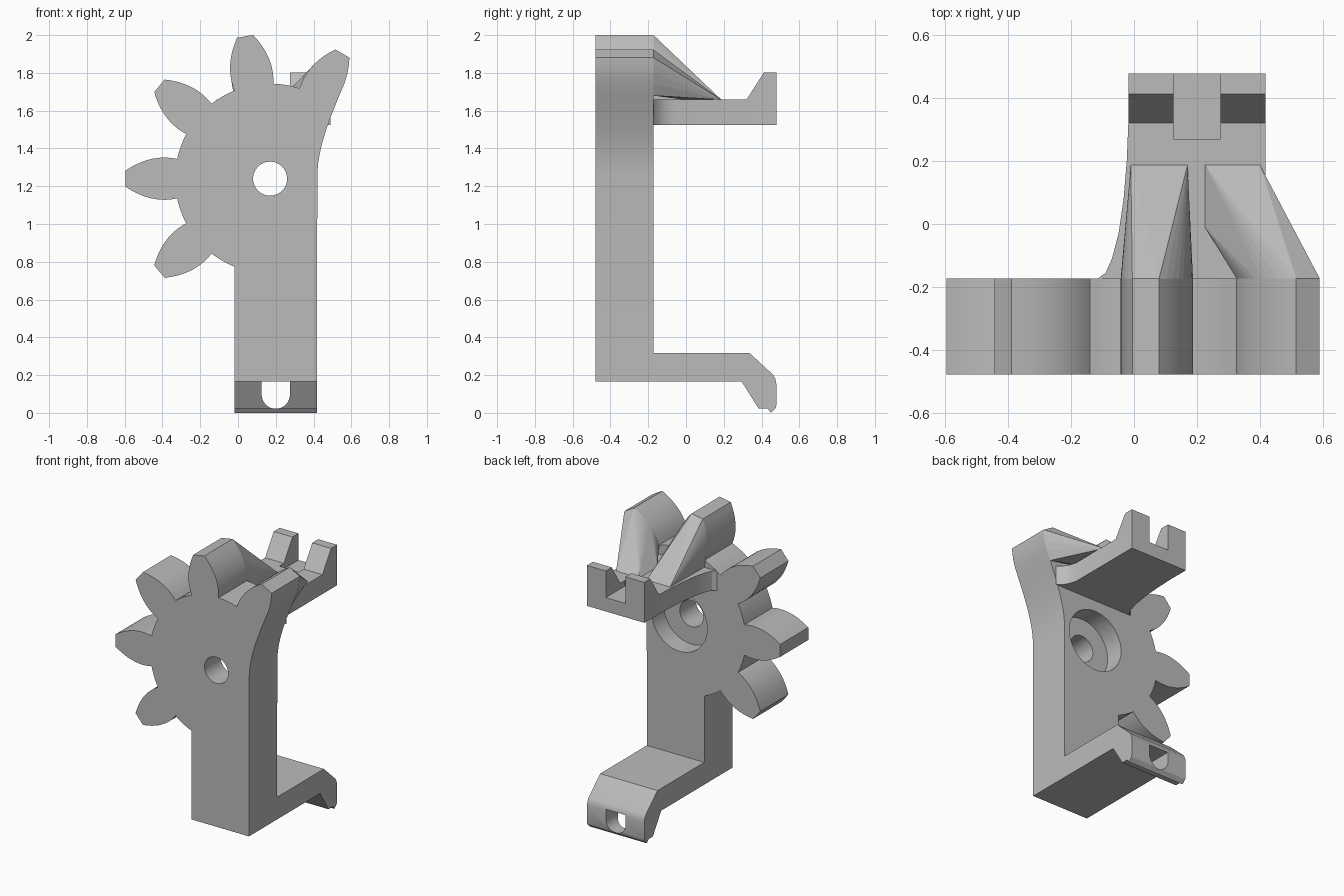
import bpy, bmesh, math
from mathutils import Vector

old = bpy.data.objects.get("Cube")
if old:
    bpy.data.objects.remove(old, do_unlink=True)

grey = bpy.data.materials.new("plain grey")
grey.use_nodes = True
colour = (0.5, 0.5, 0.5, 1)
grey.diffuse_color = colour
for node in grey.node_tree.nodes:
    if node.type == "BSDF_PRINCIPLED":
        node.inputs["Base Color"].default_value = colour

LEFT, RIGHT = -0.018, 0.418
FRONT, PLATE_BACK, BACK = -0.478, -0.173, 0.478
BOTTOM, ARM_LOW, ARM_TOP = 0.165, 1.525, 1.658
HUB = Vector((0.17, 1.24))
ROOT, TIP = 0.503, 0.765


def add_object(name, bm):
    bmesh.ops.recalc_face_normals(bm, faces=bm.faces)
    mesh = bpy.data.meshes.new(name)
    bm.to_mesh(mesh)
    bm.free()
    mesh.materials.append(grey)
    obj = bpy.data.objects.new(name, mesh)
    bpy.context.collection.objects.link(obj)
    return obj


def prism(name, outline, axis, start, end):
    """Extrude a 2D outline along the x, y or z axis."""
    place = {"x": lambda p, t: (t, p[0], p[1]),
             "y": lambda p, t: (p[0], t, p[1]),
             "z": lambda p, t: (p[0], p[1], t)}[axis]
    bm = bmesh.new()
    near = [bm.verts.new(place(p, start)) for p in outline]
    far = [bm.verts.new(place(p, end)) for p in outline]
    bm.faces.new(near)
    bm.faces.new(far)
    for i in range(len(near)):
        j = (i + 1) % len(near)
        bm.faces.new((near[i], near[j], far[j], far[i]))
    return add_object(name, bm)


def hull(name, points):
    bm = bmesh.new()
    for p in points:
        bm.verts.new(p)
    result = bmesh.ops.convex_hull(bm, input=bm.verts)
    spare = [v for v in result["geom_interior"] if isinstance(v, bmesh.types.BMVert)]
    bmesh.ops.delete(bm, geom=spare, context="VERTS")
    bmesh.ops.dissolve_limit(bm, angle_limit=0.01, verts=bm.verts, edges=bm.edges)
    return add_object(name, bm)


def arc(centre, radius, first, last, steps):
    angles = [math.radians(first + (last - first) * i / steps) for i in range(steps + 1)]
    return [(centre[0] + radius * math.cos(a), centre[1] + radius * math.sin(a)) for a in angles]


def cut(target, cutter):
    mod = target.modifiers.new("cut", "BOOLEAN")
    mod.operation = "DIFFERENCE"
    mod.solver = "EXACT"
    mod.object = cutter
    bpy.context.view_layer.objects.active = target
    bpy.ops.object.modifier_apply(modifier=mod.name)
    bpy.data.objects.remove(cutter, do_unlink=True)


def smooth(obj):
    bpy.ops.object.select_all(action="DESELECT")
    obj.select_set(True)
    bpy.context.view_layer.objects.active = obj
    bpy.ops.object.shade_smooth_by_angle(angle=math.radians(25))


def tooth_side(angle, side):
    """One bulging flank of a tooth, listed from root to tip."""
    out = Vector((math.cos(math.radians(angle)), math.sin(math.radians(angle))))
    across = Vector((-out.y, out.x)) * side
    points = []
    for i in range(10):
        u = 0.492 + (TIP - 0.492) * i / 9
        points.append(tuple(HUB + out * u + across * (0.112 - 1.64 * (u - 0.56) ** 2)))
    return points


# Toothed plate with its straight leg
right_flank = [(0.42, 1.27), (0.424, 1.32), (0.432, 1.37), (0.446, 1.43), (0.467, 1.5),
               (0.498, 1.585), (0.536, 1.68), (0.564, 1.745), (0.58, 1.8), (0.588, 1.85)]
outline = [(LEFT, BOTTOM), (RIGHT, BOTTOM)] + right_flank
for angle in range(60, 221, 40):
    rising = tooth_side(angle, -1)
    outline += rising[-1:] if angle == 60 else rising
    outline += tooth_side(angle, 1)[::-1]
    outline += arc(HUB, ROOT, angle + 12, angle + 28, 5)[1:None if angle == 220 else -1]
plate = prism("toothed_plate", outline, "y", FRONT, PLATE_BACK)

# Axle hole with a wide recess on the back
cut(plate, prism("axle_cutter", arc(HUB, 0.09, 0, 352.5, 47), "y", -0.6, 0))
cut(plate, prism("recess_cutter", arc(HUB, 0.21, 0, 354, 59), "y", PLATE_BACK - 0.13, 0))
smooth(plate)

# Upper arm, flared where it joins the plate
plan = [(LEFT, BACK), (LEFT, 0.32), (-0.023, 0.2), (-0.033, 0.08), (-0.049, -0.03),
        (-0.07, -0.11), (-0.09, -0.155), (-0.115, PLATE_BACK), (0.49, PLATE_BACK),
        (0.455, -0.148), (0.432, -0.11), (RIGHT, -0.06), (RIGHT, BACK)]
upper_arm = prism("upper_arm", plan, "z", ARM_LOW, ARM_TOP)
slot = [(0.125, 0.27), (0.275, 0.27), (0.275, 0.6), (0.125, 0.6)]
cut(upper_arm, prism("slot_cutter", slot, "z", 1.62, 1.9))
smooth(upper_arm)

# Pair of upright posts at the end of the upper arm
post = [(0.32, ARM_TOP), (0.413, 1.803), (BACK, 1.803), (BACK, ARM_TOP)]
prism("post_right", post, "x", LEFT, 0.125)
prism("post_left", post, "x", 0.275, RIGHT)

# Braces sloping from the two top teeth down to the arm
back_of = lambda pts: [(x, PLATE_BACK, z) for x, z in pts]
middle = back_of(tooth_side(100, -1) + tooth_side(100, 1) + [(LEFT, ARM_TOP), (0.187, ARM_TOP)])
hull("brace_middle", middle + [(-0.01, 0.187, ARM_TOP), (0.17, 0.187, ARM_TOP)])
side = back_of(right_flank[6:] + tooth_side(60, -1)[-1:] + tooth_side(60, 1))
hull("brace_side", side + [(0.225, 0.187, ARM_TOP), (0.4, 0.187, ARM_TOP), (0.225, -0.01, ARM_TOP)])

# Lower arm ending in a hooked foot
foot = [(PLATE_BACK, BOTTOM), (0.295, BOTTOM), (0.385, 0.022), (0.432, 0.022), (0.45, 0.0),
        (0.474, 0.025), (BACK, 0.04), (BACK, 0.155), (0.473, 0.18), (0.46, 0.203),
        (0.335, 0.318), (PLATE_BACK, 0.318)]
lower_arm = prism("lower_arm", foot, "x", LEFT, RIGHT)
hole = arc((0.2, 0.097), 0.075, 180, 360, 16) + [(0.275, BOTTOM), (0.125, BOTTOM)]
cut(lower_arm, prism("foot_cutter", hole, "y", 0.2, 0.6))
smooth(lower_arm)
